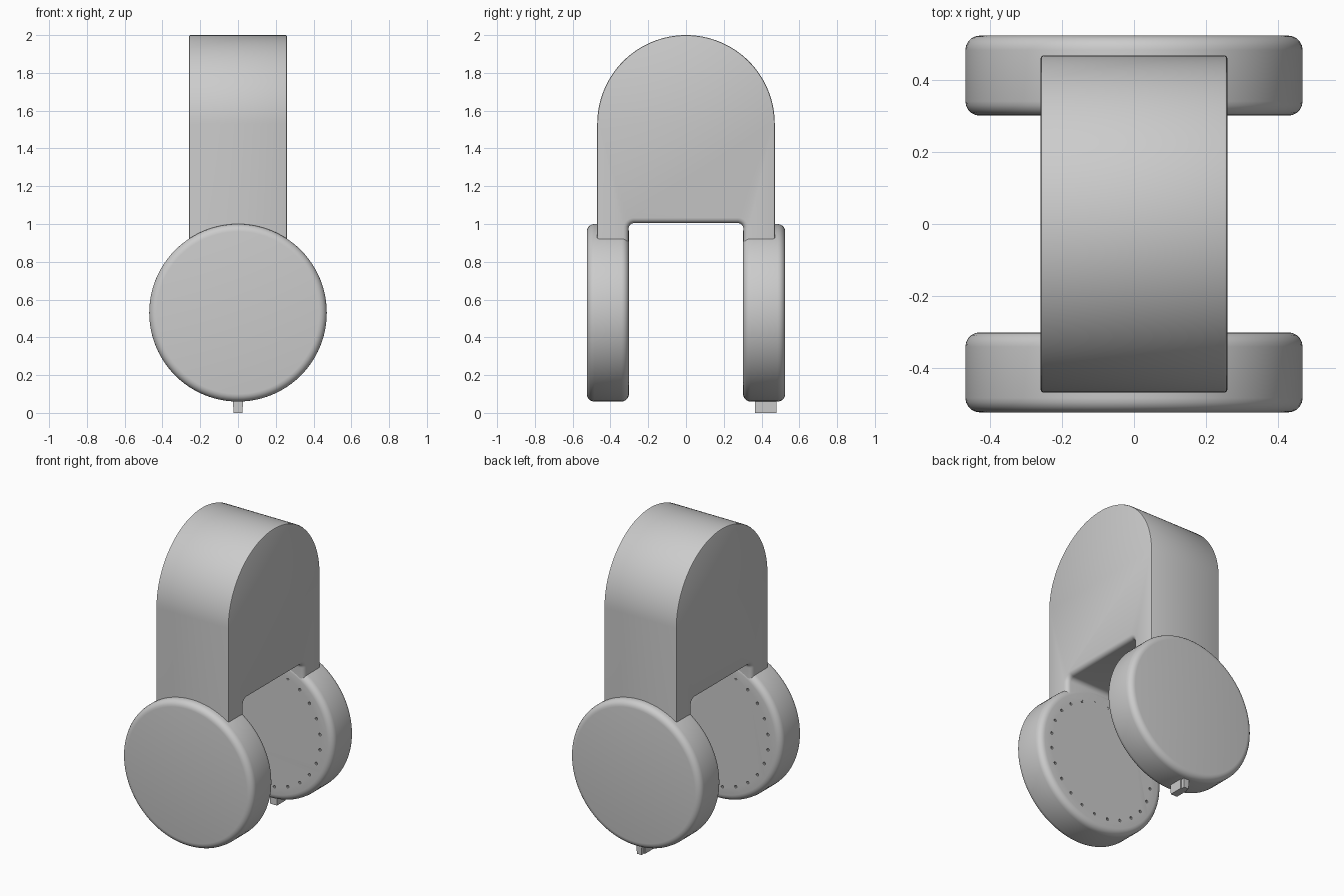
import bpy, bmesh
from math import pi, sin, cos
from mathutils import Matrix, Vector

if "Cube" in bpy.data.objects:
    bpy.data.objects.remove(bpy.data.objects["Cube"])

R = 0.47            # arch and disc radius
HALF_W = 0.26       # half width of the body
DISC_Z = 0.53
INNER, OUTER = 0.302, 0.525


def make_object(name, bm, smooth=True):
    bmesh.ops.recalc_face_normals(bm, faces=bm.faces)
    mesh = bpy.data.meshes.new(name)
    bm.to_mesh(mesh)
    bm.free()
    ob = bpy.data.objects.new(name, mesh)
    bpy.context.collection.objects.link(ob)
    bpy.ops.object.select_all(action='DESELECT')
    bpy.context.view_layer.objects.active = ob
    ob.select_set(True)
    if smooth:
        bpy.ops.object.shade_smooth_by_angle(angle=0.6)
    return ob


def cylinder(bm, radius, depth, centre, segments):
    m = Matrix.Translation(centre) @ Matrix.Rotation(pi / 2, 4, 'X')
    bmesh.ops.create_cone(bm, cap_ends=True, segments=segments, radius1=radius,
                          radius2=radius, depth=depth, matrix=m)


def arc(cy, cz, r, a0, a1, n):
    return [(cy + r * cos(a0 + (a1 - a0) * i / n), cz + r * sin(a0 + (a1 - a0) * i / n))
            for i in range(n + 1)]


# Arched body: round top, square notch with filleted inner corners
f, top, leg = 0.03, 1.005, 0.88
outer = [(R, leg)] + arc(0, 1.53, R, 0, pi, 64) + [(-R, leg)]
notch = ([(-INNER - 0.002, leg)] + arc(-INNER - 0.002 + f, top - f, f, pi, pi / 2, 6)
         + arc(INNER + 0.002 - f, top - f, f, pi / 2, 0, 6) + [(INNER + 0.002, leg)])
bm = bmesh.new()
face = bm.faces.new([bm.verts.new((-HALF_W, y, z)) for y, z in outer + notch])
ext = bmesh.ops.extrude_face_region(bm, geom=[face])
bmesh.ops.translate(bm, vec=(2 * HALF_W, 0, 0),
                    verts=[g for g in ext['geom'] if isinstance(g, bmesh.types.BMVert)])
bmesh.ops.recalc_face_normals(bm, faces=bm.faces)


def cap_edges(in_notch):
    def is_notch(v):
        return abs(v.co.y) < INNER + 0.01 and v.co.z < 1.1
    result = []
    for e in bm.edges:
        a, b = e.verts
        if abs(a.co.x - b.co.x) < 1e-5 and abs(abs(a.co.x) - HALF_W) < 1e-5:
            if (is_notch(a) and is_notch(b)) if in_notch else not (is_notch(a) or is_notch(b)):
                result.append(e)
    return result


for in_notch, width, seg in ((False, 0.008, 2), (True, 0.028, 4)):
    bmesh.ops.bevel(bm, geom=cap_edges(in_notch), offset=width, offset_type='OFFSET',
                    segments=seg, profile=0.5, affect='EDGES')
make_object("arched_body", bm)

# Two rounded discs, each with a ring of small holes on its inner face
for side, label in ((-1, "front"), (1, "back")):
    bm = bmesh.new()
    cylinder(bm, R, OUTER - INNER, Vector((0, side * (INNER + OUTER) / 2, DISC_Z)), 96)
    rims = [e for e in bm.edges if abs(e.verts[0].co.y - e.verts[1].co.y) < 1e-4]
    bmesh.ops.bevel(bm, geom=rims, offset=0.04, offset_type='OFFSET', segments=5,
                    profile=0.5, affect='EDGES')
    disc = make_object(label + "_disc", bm)

    holes = bmesh.new()
    for i in range(24):
        a = 2 * pi * (i + 0.5) / 24
        cylinder(holes, 0.009, 0.05,
                 Vector((0.38 * cos(a), side * INNER, DISC_Z + 0.38 * sin(a))), 10)
    cutter = make_object(label + "_hole_cutter", holes, False)
    cutter.hide_render = True
    cutter.hide_set(True)
    mod = disc.modifiers.new("holes", 'BOOLEAN')
    mod.operation, mod.solver, mod.object = 'DIFFERENCE', 'EXACT', cutter

# Small tapered peg under the back disc
for name, w, y0, y1 in (("peg", 0.028, 0.365, 0.455), ("peg_tip", 0.02, 0.45, 0.48)):
    bm = bmesh.new()
    bmesh.ops.create_cube(bm, size=1, matrix=Matrix.Translation((0, (y0 + y1) / 2, 0.05))
                          @ Matrix.Diagonal((2 * w, y1 - y0, 0.1, 1)))
    for v in bm.verts:
        if v.co.z < 0.05:
            v.co.x *= 0.85
    make_object(name, bm, False)
